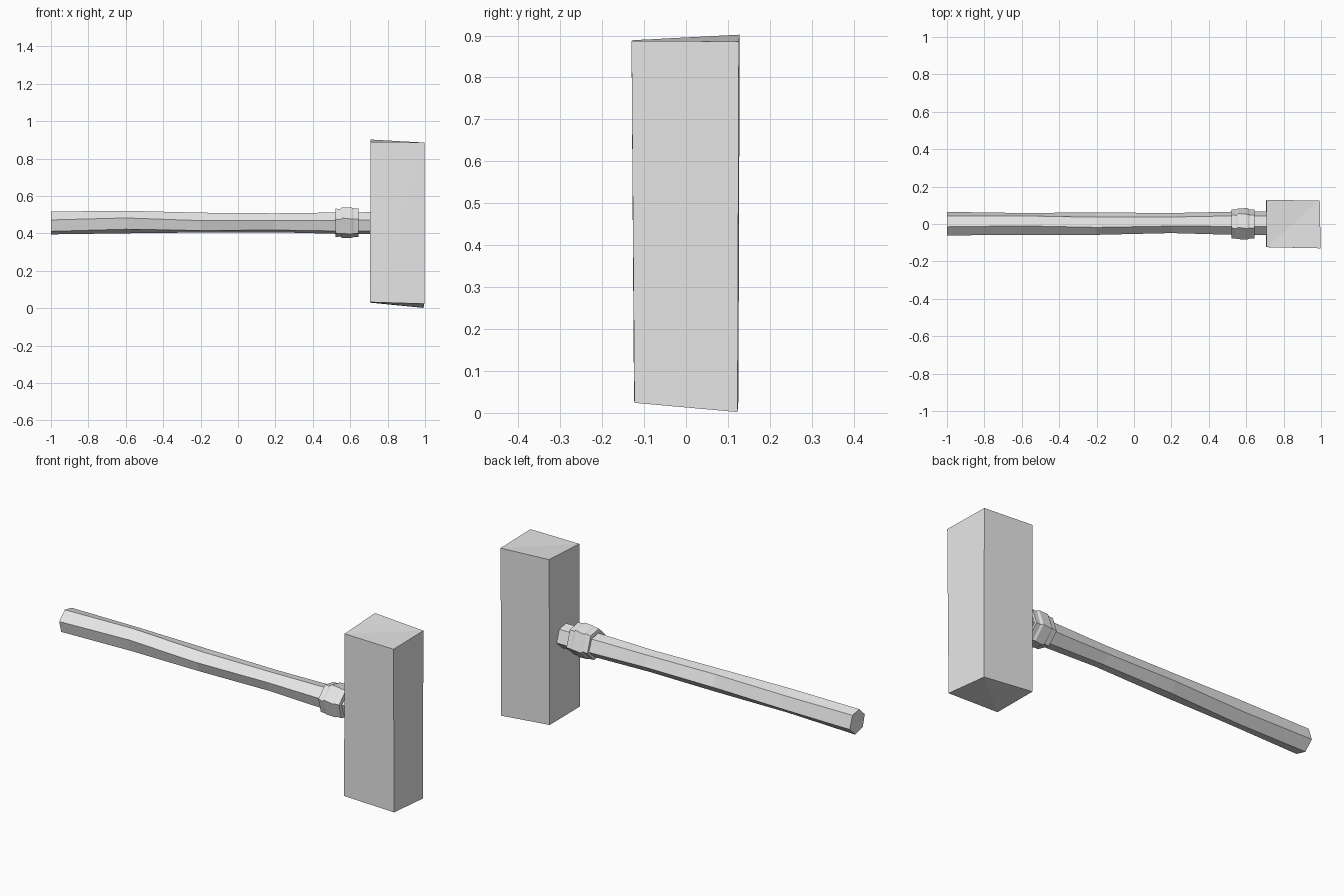
import bpy, bmesh, math

if "Cube" in bpy.data.objects:
    bpy.data.objects.remove(bpy.data.objects["Cube"])

gray = bpy.data.materials.new("plain_gray")
gray.diffuse_color = (0.8, 0.8, 0.8, 1)
gray.use_nodes = True
gray.node_tree.nodes["Principled BSDF"].inputs["Base Color"].default_value = gray.diffuse_color


def finish(name, bm):
    bmesh.ops.recalc_face_normals(bm, faces=bm.faces[:])
    mesh = bpy.data.meshes.new(name)
    bm.to_mesh(mesh)
    bm.free()
    mesh.materials.append(gray)
    obj = bpy.data.objects.new(name, mesh)
    bpy.context.collection.objects.link(obj)
    return obj


def loft(name, sections, angles):
    """Sections are (x, centre y, centre z, radius y, radius z, twist)."""
    bm = bmesh.new()
    rings = []
    for x, cy, cz, ry, rz, twist in sections:
        rings.append([bm.verts.new((x, cy + ry * math.cos(math.radians(a + twist)),
                                    cz + rz * math.sin(math.radians(a + twist))))
                      for a in angles])
    n = len(angles)
    for r0, r1 in zip(rings, rings[1:]):
        for i in range(n):
            j = (i + 1) % n
            bm.faces.new((r0[i], r0[j], r1[j], r1[i]))
    bm.faces.new(rings[0])
    bm.faces.new(rings[-1])
    return finish(name, bm)


# Roughly carved six-sided handle, thinner in the middle
HEX = (-15, 52, 105, 165, 225, 285)
loft("handle", [
    (-1.00, 0.002, 0.456, 0.065, 0.063, 0),
    (-0.60, 0.000, 0.461, 0.063, 0.061, -6),
    (-0.20, 0.002, 0.458, 0.061, 0.056, 4),
    (0.20, 0.005, 0.457, 0.055, 0.053, 2),
    (0.53, 0.004, 0.455, 0.064, 0.059, 0),
    (0.73, 0.004, 0.455, 0.064, 0.061, 0),
], HEX)

# Stepped binding behind the head
loft("collar", [
    (0.520, 0.0, 0.457, 0.066, 0.066, 0),
    (0.522, 0.0, 0.457, 0.079, 0.078, 0),
    (0.547, 0.0, 0.457, 0.080, 0.078, 3),
    (0.557, 0.001, 0.458, 0.086, 0.084, -2),
    (0.607, 0.001, 0.458, 0.086, 0.085, 2),
    (0.617, 0.0, 0.457, 0.080, 0.080, 0),
    (0.643, 0.0, 0.457, 0.080, 0.079, 0),
    (0.645, 0.0, 0.457, 0.066, 0.066, 0),
], HEX)

# Slightly skewed block head: bottom corners, then top corners
bm = bmesh.new()
low = [bm.verts.new(p) for p in ((0.705, -0.124, 0.033), (0.996, -0.123, 0.024),
                                 (0.992, 0.123, 0.002), (0.707, 0.125, 0.030))]
top = [bm.verts.new(p) for p in ((0.709, -0.124, 0.889), (0.998, -0.130, 0.887),
                                 (0.993, 0.126, 0.886), (0.709, 0.128, 0.902))]
bm.faces.new(low)
bm.faces.new(top)
for i in range(4):
    j = (i + 1) % 4
    bm.faces.new((low[i], low[j], top[j], top[i]))
bmesh.ops.triangulate(bm, faces=bm.faces[:])
finish("hammer_head", bm)
